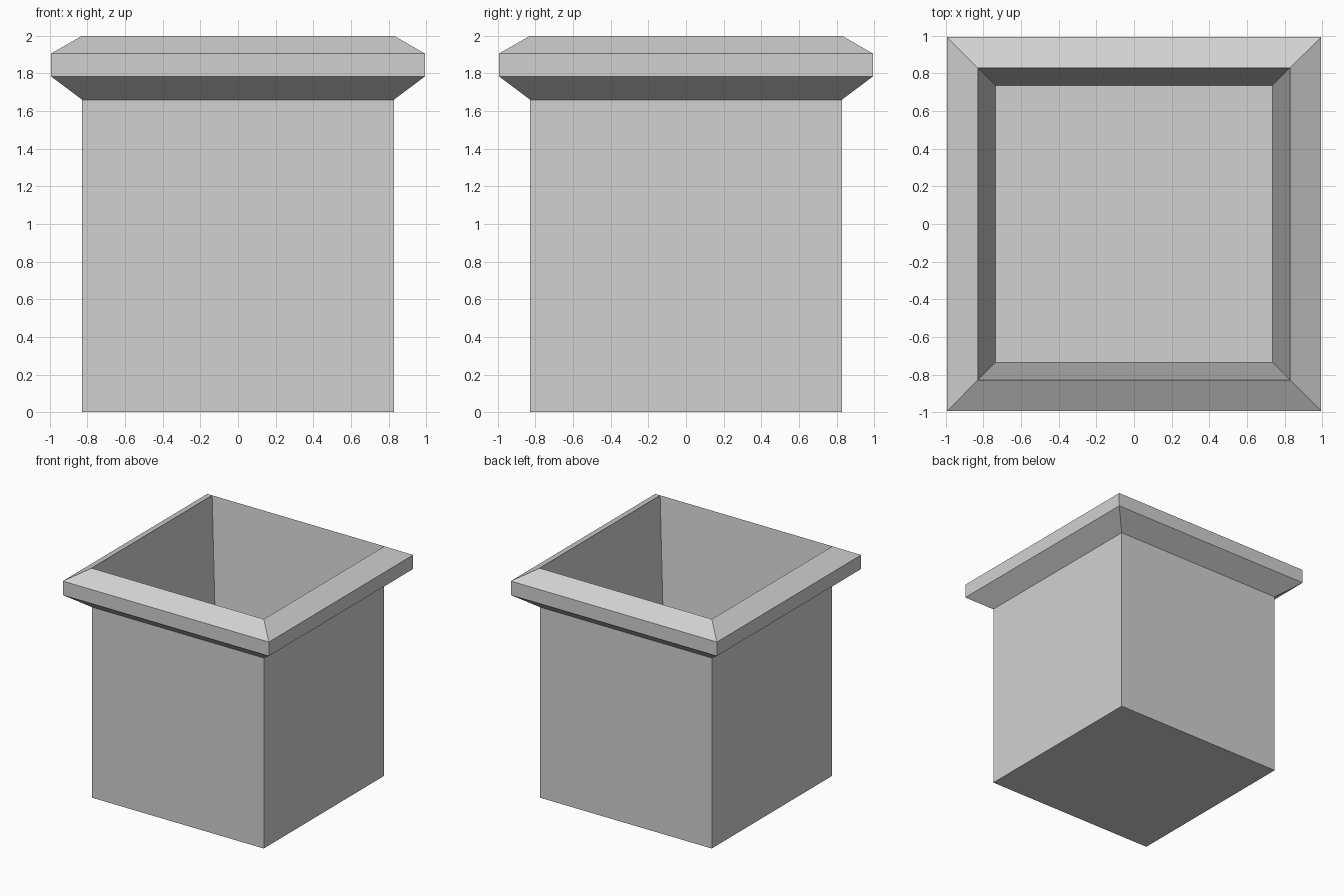
import bpy
import bmesh

# Remove the default cube
cube = bpy.data.objects.get("Cube")
if cube:
    bpy.data.objects.remove(cube, do_unlink=True)

# Single grey material
grey = bpy.data.materials.new("light_grey")
grey.use_nodes = True
colour = (0.64, 0.64, 0.64, 1)
grey.diffuse_color = colour
grey.node_tree.nodes["Principled BSDF"].inputs["Base Color"].default_value = colour


def square_ring(bm, half, z):
    """Four vertices of a centred square at height z."""
    corners = ((-1, -1), (1, -1), (1, 1), (-1, 1))
    return [bm.verts.new((sx * half, sy * half, z)) for sx, sy in corners]


def square_lathe(name, profile):
    """Skin a profile of (half width, height) into a closed square solid."""
    bm = bmesh.new()
    rings = [square_ring(bm, half, z) for half, z in profile]
    for low, high in zip(rings, rings[1:]):
        for i in range(4):
            j = (i + 1) % 4
            bm.faces.new((low[i], low[j], high[j], high[i]))
    bm.faces.new(rings[0][::-1])
    bm.faces.new(rings[-1])
    bmesh.ops.recalc_face_normals(bm, faces=bm.faces[:])
    mesh = bpy.data.meshes.new(name)
    bm.to_mesh(mesh)
    bm.free()
    mesh.materials.append(grey)
    obj = bpy.data.objects.new(name, mesh)
    bpy.context.collection.objects.link(obj)
    return obj


# Square planter: outer wall, flared rim, tapered recess and floor
square_lathe("square_planter", [
    (0.828, 0.0),     # base
    (0.828, 1.66),    # top of wall
    (0.993, 1.784),   # rim underside
    (0.993, 1.906),   # rim band
    (0.83, 2.0),      # rim bevel to the opening
    (0.735, 1.0),     # recess floor
])
